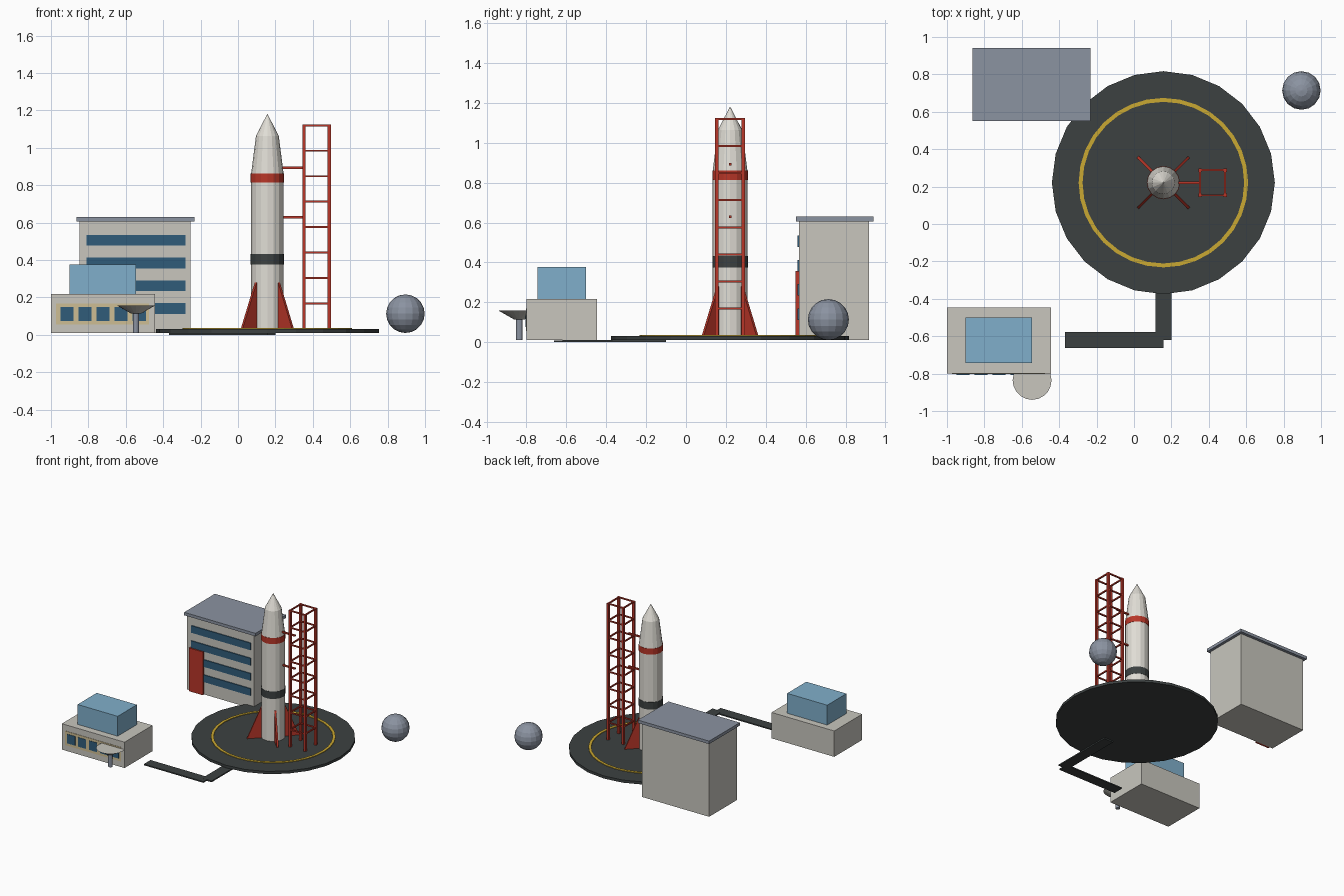
import bpy
import bmesh
from math import cos, sin, pi

cube = bpy.data.objects.get("Cube")
if cube:
    bpy.data.objects.remove(cube, do_unlink=True)


def material(name, r, g, b):
    """Make a flat material from 0-255 screen values."""
    lin = [((c / 255 + 0.055) / 1.055) ** 2.4 for c in (r, g, b)]
    m = bpy.data.materials.new(name)
    m.use_nodes = True
    m.diffuse_color = (*lin, 1)
    m.node_tree.nodes["Principled BSDF"].inputs["Base Color"].default_value = (*lin, 1)
    return m


concrete = material("concrete", 200, 198, 190)
white = material("rocket white", 224, 221, 213)
red = material("signal red", 184, 54, 40)
asphalt = material("asphalt", 60, 65, 65)
yellow = material("marking yellow", 202, 168, 50)
sky = material("light blue", 128, 175, 203)
glass = material("window blue", 48, 92, 122)
slate = material("slate grey", 139, 147, 161)
tan = material("frame tan", 206, 190, 148)


def finish(name, bm, *mats):
    bmesh.ops.recalc_face_normals(bm, faces=bm.faces)
    me = bpy.data.meshes.new(name)
    bm.to_mesh(me)
    bm.free()
    for m in mats:
        me.materials.append(m)
    ob = bpy.data.objects.new(name, me)
    bpy.context.collection.objects.link(ob)
    return ob


def add_box(bm, x, y, z):
    """Add a box from three (low, high) ranges."""
    v = bmesh.ops.create_cube(bm, size=1)["verts"]
    for p in v:
        p.co = [(a + b) / 2 + c * (b - a) for (a, b), c in zip((x, y, z), p.co)]


def box(name, mat, x, y, z):
    bm = bmesh.new()
    add_box(bm, x, y, z)
    return finish(name, bm, mat)


def lathe(name, center, profile, sides, mats, rule=None, closed=False):
    """Spin a (radius, height) profile about a vertical axis."""
    bm = bmesh.new()
    rings = []
    for r, z in profile:
        n = sides if r > 0 else 1
        rings.append([bm.verts.new((center[0] + r * cos(2 * pi * i / sides),
                                    center[1] + r * sin(2 * pi * i / sides), z)) for i in range(n)])
    pairs = list(zip(rings, rings[1:]))
    if closed:
        pairs.append((rings[-1], rings[0]))
    for a, b in pairs:
        for i in range(sides):
            j = (i + 1) % sides
            quad = [a[i], a[j], b[j % len(b)], b[i % len(b)]]
            bm.faces.new(list(dict.fromkeys(quad)))
    if not closed:
        for ring in (rings[0], rings[-1]):
            if len(ring) > 1:
                bm.faces.new(ring)
    if rule:
        for f in bm.faces:
            f.material_index = rule(f.calc_center_median().z)
    return finish(name, bm, *mats)


# Launch pad with painted ring and access road
PX, PY = 0.157, 0.221
PAD = (PX, PY)
lathe("launch_pad", PAD, [(0.596, 0.01), (0.596, 0.031)], 24, [asphalt])
lathe("pad_ring", PAD, [(0.453, 0.028), (0.453, 0.036), (0.432, 0.036), (0.432, 0.028)],
      32, [yellow], closed=True)
box("road_to_pad", asphalt, (0.115, 0.2), (-0.62, -0.1), (0, 0.01))
box("road_to_office", asphalt, (-0.37, 0.157), (-0.662, -0.578), (0, 0.0095))

# Rocket body and nose, then its bands
R = 0.087
lathe("rocket_body", PAD, [(R, 0.034), (R, 0.86), (0.061, 1.064), (0, 1.182)], 16, [white])
lathe("upper_band", PAD, [(R + 0.002, 0.814), (R + 0.002, 0.862)], 16, [red])
lathe("lower_band", PAD, [(R + 0.002, 0.375), (R + 0.002, 0.433)], 16, [asphalt])

# Four fins set on the diagonals
for k in range(4):
    a = pi / 4 + k * pi / 2
    bm = bmesh.new()
    sides = []
    for t in (-0.007, 0.007):
        sides.append([bm.verts.new((PX + r * cos(a) - t * sin(a), PY + r * sin(a) + t * cos(a), z))
                      for r, z in ((0.07, 0.034), (0.193, 0.034), (0.088, 0.28), (0.07, 0.28))])
    for s in sides:
        bm.faces.new(s)
    for i in range(4):
        j = (i + 1) % 4
        bm.faces.new((sides[0][i], sides[0][j], sides[1][j], sides[1][i]))
    finish(f"fin_{k + 1}", bm, red)

# Service tower: four posts, square rung frames, two arms
TX, H = 0.42, 0.067
bm = bmesh.new()
for sx in (-H, H):
    for sy in (-H, H):
        x, y = TX + sx, PY + sy
        add_box(bm, (x - 0.009, x + 0.009), (y - 0.009, y + 0.009), (0.03, 1.124))
finish("tower_posts", bm, red)

bm = bmesh.new()
for level in range(8):
    z = 0.168 + level * 0.136
    zr = (z - 0.005, z + 0.005)
    for s in (-H, H):
        add_box(bm, (TX - H, TX + H), (PY + s - 0.005, PY + s + 0.005), zr)
        add_box(bm, (TX + s - 0.005, TX + s + 0.005), (PY - H, PY + H), zr)
finish("tower_rungs", bm, red)

for name, z in (("lower_arm", 0.629), ("upper_arm", 0.893)):
    box(name, red, (PX + 0.07, TX - H), (PY - 0.006, PY + 0.006), (z - 0.006, z + 0.006))

# Assembly building with slab roof, window strips and door
box("assembly_building", concrete, (-0.847, -0.254), (0.567, 0.917), (0.01, 0.606))
box("assembly_roof", slate, (-0.863, -0.232), (0.552, 0.94), (0.605, 0.629))
for i in range(4):
    z = 0.112 + i * 0.1217
    box(f"window_strip_{i + 1}", glass, (-0.81, -0.282), (0.56, 0.569), (z, z + 0.057))
box("assembly_door", red, (-0.82, -0.697), (0.55, 0.569), (0.01, 0.356))

# Control office with glazed upper storey and framed windows
box("control_office", concrete, (-1, -0.445), (-0.8, -0.447), (0.01, 0.217))
box("control_room", sky, (-0.9, -0.545), (-0.744, -0.501), (0.215, 0.376))
box("window_frame", tan, (-0.972, -0.475), (-0.803, -0.797), (0.055, 0.168))
for i in range(5):
    x = -0.949 + i * 0.0965
    box(f"office_window_{i + 1}", glass, (x, x + 0.07), (-0.806, -0.798), (0.075, 0.149))

# Antenna dish on a post
DISH = (-0.545, -0.836)
lathe("dish_post", DISH, [(0.016, 0.01), (0.016, 0.118)], 12, [slate])
lathe("antenna_dish", DISH, [(0.025, 0.113), (0.104, 0.158)], 20, [concrete])

# Storage tank
bm = bmesh.new()
bmesh.ops.create_uvsphere(bm, u_segments=16, v_segments=10, radius=0.103)
tank = finish("storage_tank", bm, slate)
tank.location = (0.895, 0.714, 0.113)
